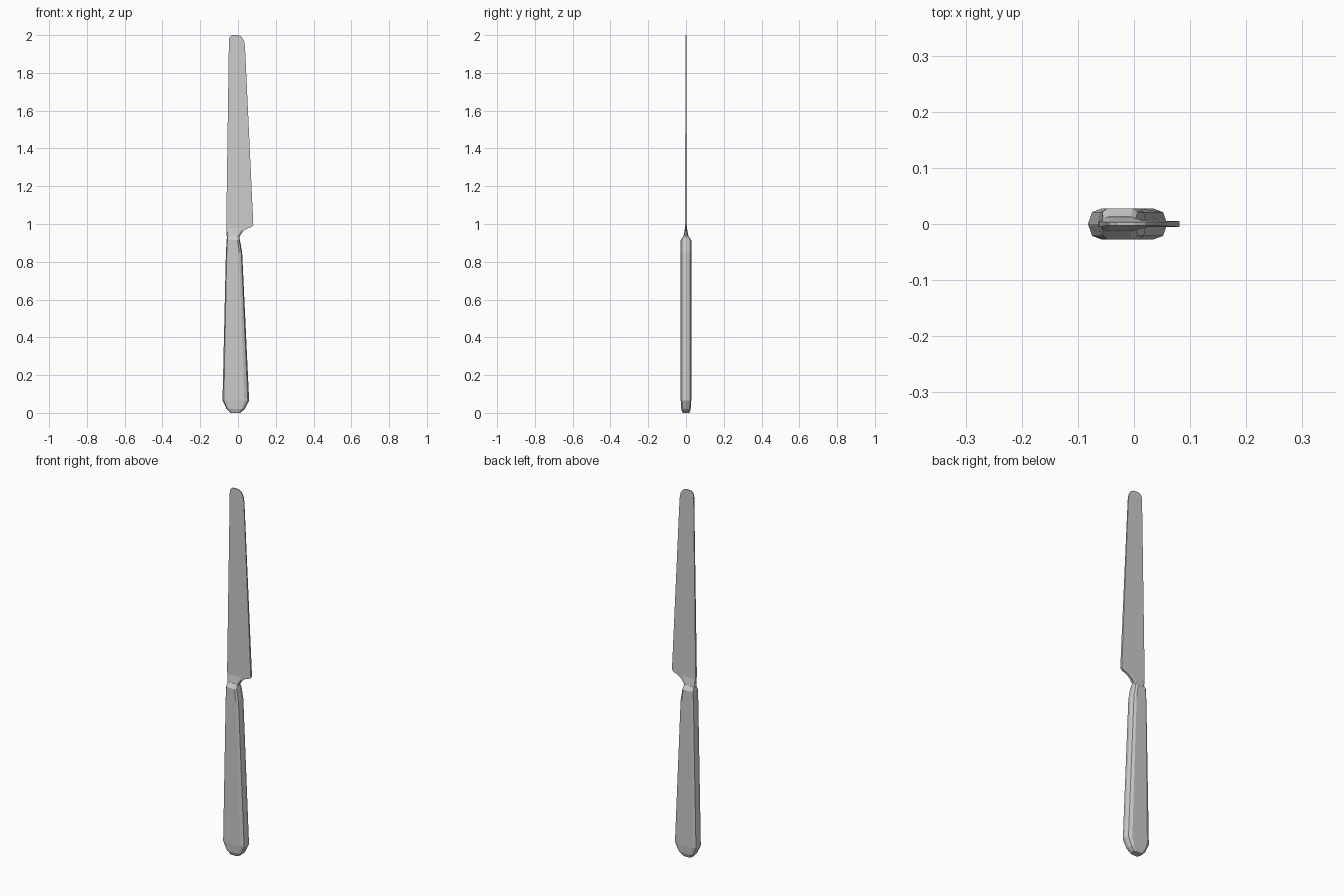
import bpy, bmesh

if "Cube" in bpy.data.objects:
    bpy.data.objects.remove(bpy.data.objects["Cube"])


def make_object(name, bm):
    bmesh.ops.recalc_face_normals(bm, faces=bm.faces)
    mesh = bpy.data.meshes.new(name)
    bm.to_mesh(mesh)
    bm.free()
    obj = bpy.data.objects.new(name, mesh)
    bpy.context.collection.objects.link(obj)
    return obj


def section(left, right, half, z):
    """Ten-sided flattened cross-section with bevelled edges."""
    w = right - left
    side = [(left, 0), (left + .05 * w, .75), (left + .18 * w, 1),
            (right - .18 * w, 1), (right - .05 * w, .75), (right, 0)]
    ring = [(x, -y * half, z) for x, y in side]
    return ring + [(x, y * half, z) for x, y in side[-2:0:-1]]


def loft(name, stations):
    bm = bmesh.new()
    rings = [[bm.verts.new(p) for p in section(*s)] for s in stations]
    for a, b in zip(rings, rings[1:]):
        for i in range(len(a)):
            j = (i + 1) % len(a)
            bm.faces.new((a[i], a[j], b[j], b[i]))
    bm.faces.new(rings[0])
    bm.faces.new(rings[-1])
    return make_object(name, bm)


# Faceted handle: left, right, half depth, height
loft("handle", [
    (-.040, .012, .017, .000),
    (-.060, .035, .025, .020),
    (-.082, .059, .028, .065),
    (-.064, .022, .028, .850),
    (-.060, .010, .028, .915),
    (-.058, .006, .013, .937),
])

# Collar thinning from handle into blade
loft("collar", [
    (-.058, .006, .014, .920),
    (-.060, .010, .012, .940),
    (-.061, .036, .005, .980),
])

# Blade outline, slightly thinner toward the tip
outline = [(-.058, .925), (-.062, 1.0), (-.048, 1.975), (-.044, 1.99),
           (-.032, 2.0), (.002, 2.0), (.020, 1.99), (.032, 1.97),
           (.037, 1.94), (.080, 1.02), (.081, .995), (.073, .984),
           (.048, .976), (.026, .960), (.012, .940), (.004, .925)]
bm = bmesh.new()
sides = []
for s in (-1, 1):
    sides.append([bm.verts.new((x, s * (.0055 - .003 * (z - .93) / 1.07), z))
                  for x, z in outline])
for i in range(len(outline)):
    j = (i + 1) % len(outline)
    bm.faces.new((sides[0][i], sides[0][j], sides[1][j], sides[1][i]))
for verts in sides:
    bm.faces.new(verts)
make_object("blade", bm)
